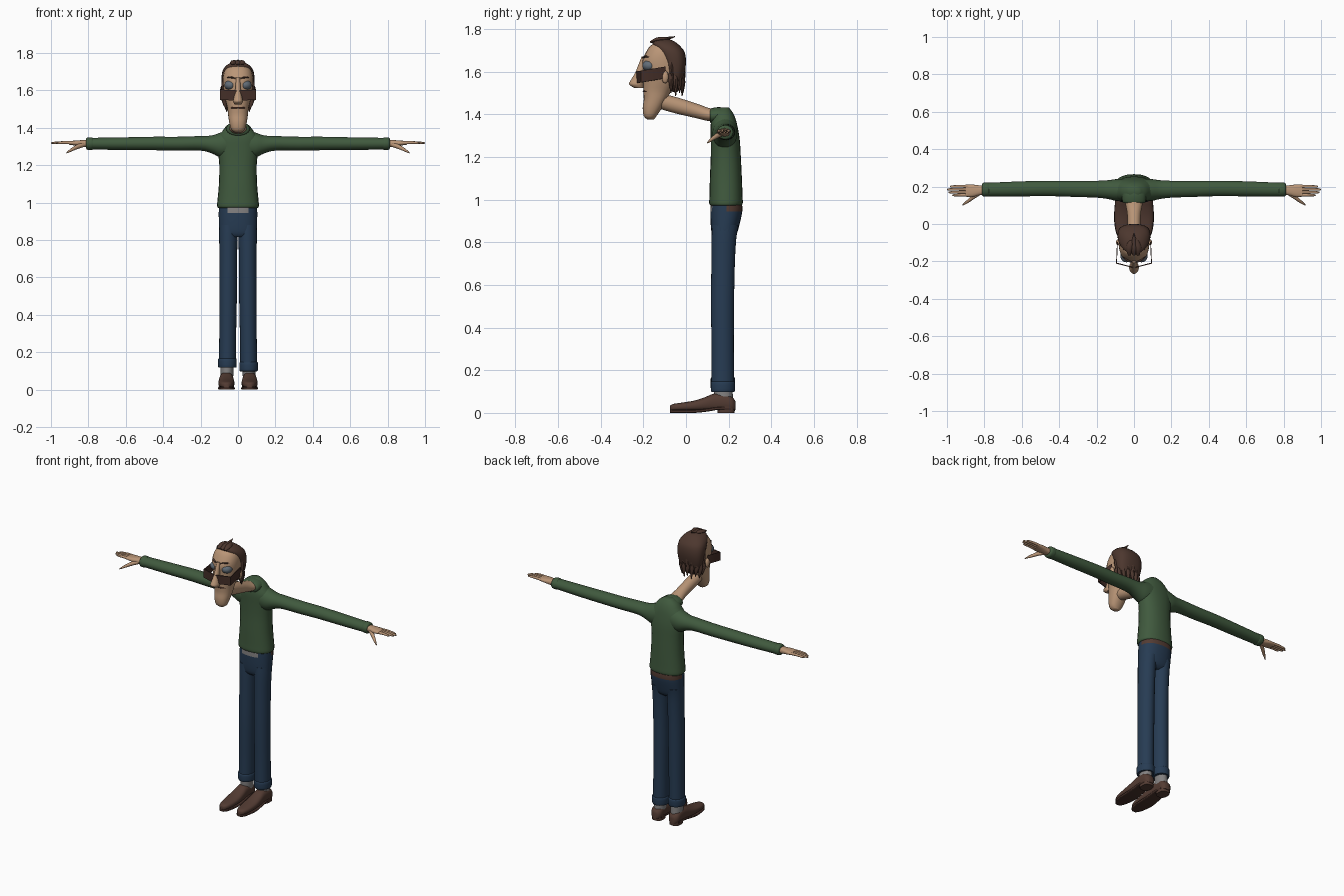
import bpy, bmesh, math
from mathutils import Vector


def material(name, r, g, b):
    m = bpy.data.materials.new(name)
    m.diffuse_color = [(c / 255) ** 2.2 for c in (r, g, b)] + [1]
    return m


GREEN = material("sweater green", 66, 90, 64)
BLUE = material("denim blue", 43, 62, 84)
SKIN = material("skin tan", 184, 148, 118)
HAIR = material("hair brown", 78, 58, 50)
SHOE = material("shoe brown", 84, 62, 54)
GREY = material("cloth grey", 130, 128, 128)
LID = material("eyelid grey blue", 98, 108, 118)
FRAME = material("frame dark brown", 70, 50, 44)
LINE = material("mouth dark red", 92, 60, 50)


def finish(name, bm, mats, rule=None):
    bmesh.ops.recalc_face_normals(bm, faces=bm.faces)
    if rule:
        for f in bm.faces:
            f.material_index = rule(f.calc_center_median())
    me = bpy.data.meshes.new(name)
    bm.to_mesh(me)
    bm.free()
    for m in mats:
        me.materials.append(m)
    ob = bpy.data.objects.new(name, me)
    bpy.context.collection.objects.link(ob)
    bpy.ops.object.select_all(action='DESELECT')
    ob.select_set(True)
    bpy.context.view_layer.objects.active = ob
    bpy.ops.object.shade_smooth_by_angle(angle=math.radians(50))
    return ob


def refine(st, n):
    # smooth curve through the stations
    out = []
    for i in range(len(st) - 1):
        a, b, c, d = st[max(i - 1, 0)], st[i], st[i + 1], st[min(i + 2, len(st) - 1)]
        for k in range(n):
            t = k / n
            out.append([0.5 * (2 * q + (r - p) * t + (2 * p - 5 * q + 4 * r - s) * t * t
                               + (3 * q - p - 3 * r + s) * t ** 3)
                        for p, q, r, s in zip(a, b, c, d)])
    return out + [list(st[-1])]


def loft(name, mats, stations, axis=None, sides=24, power=1.0, smooth=3, floor=None, rule=None):
    # stations: x, y, z, sideways radius, upright radius
    st = refine(stations, smooth)
    bm = bmesh.new()
    rings = []
    for i, (x, y, z, ru, rv) in enumerate(st):
        t = Vector(axis) if axis else (Vector(st[min(i + 1, len(st) - 1)][:3]) - Vector(st[max(i - 1, 0)][:3])).normalized()
        u = t.cross(Vector((0, 1, 0)) if abs(t.z) > 0.9 else Vector((0, 0, 1))).normalized()
        v = u.cross(t)
        ring = []
        for k in range(sides):
            a = 2 * math.pi * k / sides
            c, s = math.cos(a), math.sin(a)
            p = (Vector((x, y, z)) + u * max(ru, .001) * math.copysign(abs(c) ** power, c)
                 + v * max(rv, .001) * math.copysign(abs(s) ** power, s))
            if floor is not None:
                p.z = max(p.z, floor)
            ring.append(bm.verts.new(p))
        rings.append(ring)
    for a, b in zip(rings, rings[1:]):
        for k in range(sides):
            j = (k + 1) % sides
            bm.faces.new((a[k], a[j], b[j], b[k]))
    bm.faces.new(rings[0])
    bm.faces.new(rings[-1])
    return finish(name, bm, mats if isinstance(mats, list) else [mats], rule)


def ball(name, mat, centre, size):
    bm = bmesh.new()
    bmesh.ops.create_uvsphere(bm, u_segments=20, v_segments=12, radius=1)
    for v in bm.verts:
        v.co = Vector([c + s * q for c, s, q in zip(centre, size, v.co)])
    return finish(name, bm, [mat])


def span(rows):
    # rows: z, front y, back y, half width -> upright stations
    return [(0, (f + b) / 2, z, w, (b - f) / 2) for z, f, b, w in rows]


Z, X, Y = (0, 0, 1), (1, 0, 0), (0, 1, 0)

# sweater body and collar
loft("sweater_body", GREEN, span([
    (.972, .116, .258, .106), (.982, .109, .266, .112), (1.02, .110, .265, .109), (1.1, .112, .262, .102),
    (1.2, .116, .257, .100), (1.28, .116, .252, .108), (1.34, .115, .242, .112),
    (1.38, .120, .232, .085), (1.41, .130, .218, .062), (1.432, .155, .200, .03)]), Z, power=.88)
loft("collar", GREEN, [(0, .205, 1.39, .060, .032), (0, .16, 1.395, .064, .038),
                       (0, .122, 1.393, .062, .036), (0, .112, 1.393, .055, .030)], Y)

# trousers seat with shirt and belt patches at the waist
loft("trouser_seat", [BLUE, GREY, SHOE], span([
    (.815, .135, .215, .075), (.835, .122, .236, .098), (.88, .116, .250, .102),
    (.945, .114, .264, .103), (.985, .116, .262, .102)]), Z, power=.85,
    rule=lambda c: 0 if c.z < .946 else 1 if abs(c.x) < .05 and c.y < .18 else 2 if c.y > .2 else 0)

# neck
loft("neck", SKIN, [(0, .18, 1.395, .056, .030), (0, .11, 1.398, .046, .030), (0, .05, 1.415, .036, .033),
                    (0, -.04, 1.440, .035, .037), (0, -.12, 1.462, .036, .036)])

# head, nose and mouth
loft("head", SKIN, span([
    (1.376, -.182, -.150, .018), (1.392, -.198, -.138, .036), (1.43, -.203, -.112, .047),
    (1.47, -.198, -.090, .053), (1.51, -.200, -.068, .058), (1.56, -.200, -.035, .071),
    (1.60, -.202, -.018, .078), (1.65, -.205, -.015, .081), (1.69, -.188, -.025, .077),
    (1.72, -.168, -.045, .062), (1.738, -.140, -.080, .030)]), Z, power=.9)
loft("nose", SKIN, [(0, -.198, 1.67, .010, .010), (0, -.208, 1.63, .013, .016), (0, -.216, 1.595, .016, .022),
                    (0, -.226, 1.56, .023, .033), (0, -.233, 1.54, .026, .034),
                    (0, -.222, 1.524, .018, .022)], Z, sides=16)
loft("mouth_line", LINE, [(-.040, -.180, 1.506, .003, .003), (-.02, -.197, 1.508, .004, .004),
                          (.02, -.197, 1.508, .004, .004), (.040, -.180, 1.506, .003, .003)], sides=8)

# hair cap
loft("hair_cap", HAIR, span([
    (1.505, -.062, -.040, .035), (1.53, -.083, -.026, .058), (1.58, -.092, -.010, .078),
    (1.64, -.108, .000, .087), (1.69, -.132, -.006, .086), (1.72, -.152, -.028, .074),
    (1.742, -.156, -.055, .050), (1.753, -.130, -.085, .02)]), Z, power=.8)

# hair tufts on the crown: curl back and up
for i, (x, tip, h) in enumerate([(-.025, -.09, 1.752), (0, -.052, 1.764), (.022, -.075, 1.757)]):
    loft(f"crown_tuft_{i}", HAIR, [(x, -.168, 1.738, .006, .004), (x, -.135, 1.748, .018, .012),
                                   (x * .7, -.10, 1.752, .014, .010), (x * .3, tip, h, .002, .002)], sides=8)
# ragged locks around the nape
for i in range(9):
    a = math.pi * (i / 8 - .5)
    x, y = .076 * math.sin(a), -.070 + .056 * math.cos(a)
    for row, z in enumerate((1.56, 1.63)):
        drop = .06 + .015 * ((i + row) % 2)
        loft(f"nape_lock_{row}_{i}", HAIR,
             [(x * .95, y - .004, z + .03, .010, .009), (x * 1.0, y, z - .01, .014, .011),
              (x * (.85 + .17 * row), y + .008 * row, z - drop, .002, .002)], Z, sides=8, smooth=2)

# glasses: bent band of thin plate, rising to the back
bm = bmesh.new()
cols = []
path = [(-.091, -.100), (-.096, -.212), (0, -.236), (.096, -.212), (.091, -.100)]
for x, y in path:
    lift = .17 * (y + .236)
    k = 1 - .005 / .1
    cols.append([bm.verts.new(p) for p in ((x, y, 1.545 + lift), (x, y, 1.600 + lift),
                                           (x * k, y + .005, 1.600 + lift), (x * k, y + .005, 1.545 + lift))])
for a, b in zip(cols, cols[1:]):
    for k in range(4):
        j = (k + 1) % 4
        bm.faces.new((a[k], a[j], b[j], b[k]))
bm.faces.new(cols[0])
bm.faces.new(cols[-1])
finish("glasses_band", bm, [FRAME])

# everything that comes in pairs
for s, side in ((-1, "right"), (1, "left")):
    lift = .02 if s < 0 else 0  # one trouser leg rides higher

    # face
    ball(f"{side}_eye", LID, (s * .040, -.170, 1.628), (.033, .035, .027))
    ball(f"{side}_ear", SKIN, (s * .084, -.098, 1.575), (.012, .016, .030))
    loft(f"{side}_brow", HAIR, [(s * .014, -.203, 1.664, .003, .003), (s * .040, -.190, 1.670, .007, .005),
                                (s * .070, -.150, 1.666, .003, .003)], sides=8)

    # sleeve and cuff
    loft(f"{side}_sleeve", GREEN, [
        (s * .04, .182, 1.315, .058, .078), (s * .095, .182, 1.308, .058, .066), (s * .14, .184, 1.311, .050, .048),
        (s * .20, .186, 1.317, .045, .039), (s * .32, .188, 1.315, .043, .037), (s * .45, .190, 1.316, .041, .036),
        (s * .60, .188, 1.315, .040, .034), (s * .79, .184, 1.315, .036, .031)], X)
    loft(f"{side}_sleeve_cuff", GREEN, [(s * .775, .184, 1.315, .035, .030), (s * .783, .184, 1.315, .038, .034),
                                        (s * .805, .184, 1.315, .037, .033), (s * .812, .184, 1.315, .030, .026)], X)

    # hand
    loft(f"{side}_palm", SKIN, [
        (s * .79, .182, 1.315, .024, .020), (s * .83, .180, 1.316, .027, .018), (s * .865, .178, 1.318, .033, .014),
        (s * .90, .178, 1.319, .032, .010)], X, power=.8)
    for i, tip in enumerate((.972, .992, 1.0, .985)):
        y = .155 + .0155 * i
        loft(f"{side}_finger_{i}", SKIN, [
            (s * .88, y, 1.319, .008, .009), (s * .93, y, 1.321, .0075, .008),
            (s * (tip - .012), y - .001, 1.319, .006, .006), (s * tip, y - .001, 1.318, .002, .002)], X, sides=10)
    loft(f"{side}_thumb", SKIN, [
        (s * .82, .170, 1.312, .012, .013), (s * .855, .147, 1.300, .011, .012), (s * .89, .120, 1.282, .008, .008),
        (s * .916, .101, 1.266, .003, .003)], sides=10)

    # trouser leg with turned-up cuff
    loft(f"{side}_trouser_leg", BLUE, [
        (s * .057, .172, .11 + lift, .045, .053), (s * .055, .172, .30, .045, .052),
        (s * .053, .171, .50, .047, .054), (s * .052, .174, .70, .047, .055),
        (s * .0515, .178, .82, .0495, .058), (s * .051, .184, .88, .050, .062)], Z)
    loft(f"{side}_trouser_cuff", BLUE, [
        (s * .057, .173, .098 + lift, .044, .050), (s * .057, .173, .103 + lift, .049, .056),
        (s * .057, .173, .140 + lift, .050, .057), (s * .057, .173, .147 + lift, .045, .052)], Z)

    # sock, shoe, sole and heel
    loft(f"{side}_sock", GREY, [(s * .06, .178, .05, .034, .044), (s * .059, .175, .09, .034, .044),
                                (s * .058, .173, .14 + lift, .034, .042)], Z)
    rows = [(-.075, .034, .012), (-.06, .042, .027), (-.02, .048, .038), (.04, .058, .043), (.09, .074, .041),
            (.13, .090, .038), (.18, .092, .037), (.215, .076, .034), (.232, .055, .018)]
    loft(f"{side}_shoe", SHOE, [(s * .062, y, top / 2 + .004, w, top / 2 - .004) for y, top, w in rows],
         Y, power=.8, floor=.014)
    loft(f"{side}_sole", FRAME, [(s * .062, y, .007 + b, w + .001, .007)
                                 for y, w, b in ((-.076, .014, 0), (-.06, .028, 0), (-.02, .039, 0), (.04, .044, 0),
                                                 (.10, .040, .006), (.15, .038, .014), (.21, .034, .014))],
         Y, power=.4)
    loft(f"{side}_heel", SHOE, [(s * .062, .188, 0, .034, .040), (s * .062, .188, .03, .036, .042)], Z,
         power=.75, smooth=1)
